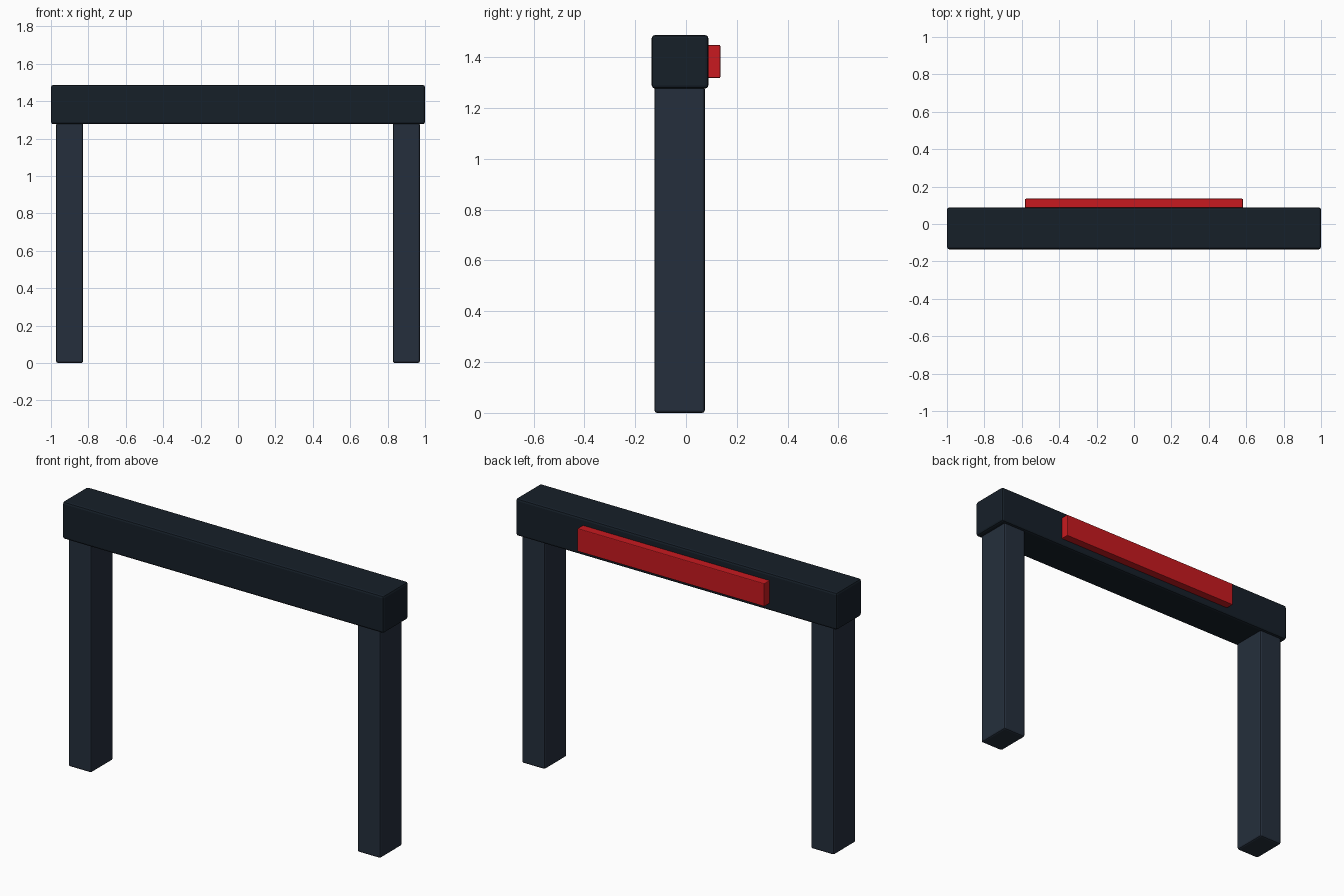
import bpy

if "Cube" in bpy.data.objects:
    bpy.data.objects.remove(bpy.data.objects["Cube"])


def material(name, color):
    mat = bpy.data.materials.new(name)
    mat.diffuse_color = color
    mat.use_nodes = True
    mat.node_tree.nodes["Principled BSDF"].inputs["Base Color"].default_value = mat.diffuse_color
    return mat


def box(name, low, high, bevel, mat):
    """Axis-aligned box between two corners with softened edges."""
    centre = [(a + b) / 2 for a, b in zip(low, high)]
    bpy.ops.mesh.primitive_cube_add(size=1, location=centre)
    obj = bpy.context.object
    obj.name = name
    obj.scale = [b - a for a, b in zip(low, high)]
    bpy.ops.object.transform_apply(location=False, rotation=False, scale=True)
    mod = obj.modifiers.new("Soft edges", "BEVEL")
    mod.width = bevel
    mod.segments = 2
    obj.data.materials.append(mat)
    return obj


beam_mat = material("dark_navy", (0.008, 0.014, 0.022, 1))
leg_mat = material("slate_navy", (0.018, 0.028, 0.045, 1))
red_mat = material("red", (0.58, 0.01, 0.014, 1))

# Crossbeam
box("crossbeam", (-1, -0.135, 1.277), (1, 0.088, 1.487), 0.012, beam_mat)

# Legs
for side, x in (("left", -0.9), ("right", 0.9)):
    box(side + "_leg", (x - 0.072, -0.124, 0), (x + 0.072, 0.074, 1.285), 0.01, leg_mat)

# Red strip on the back of the beam
box("red_strip", (-0.582, 0.086, 1.318), (0.582, 0.135, 1.448), 0.004, red_mat)
